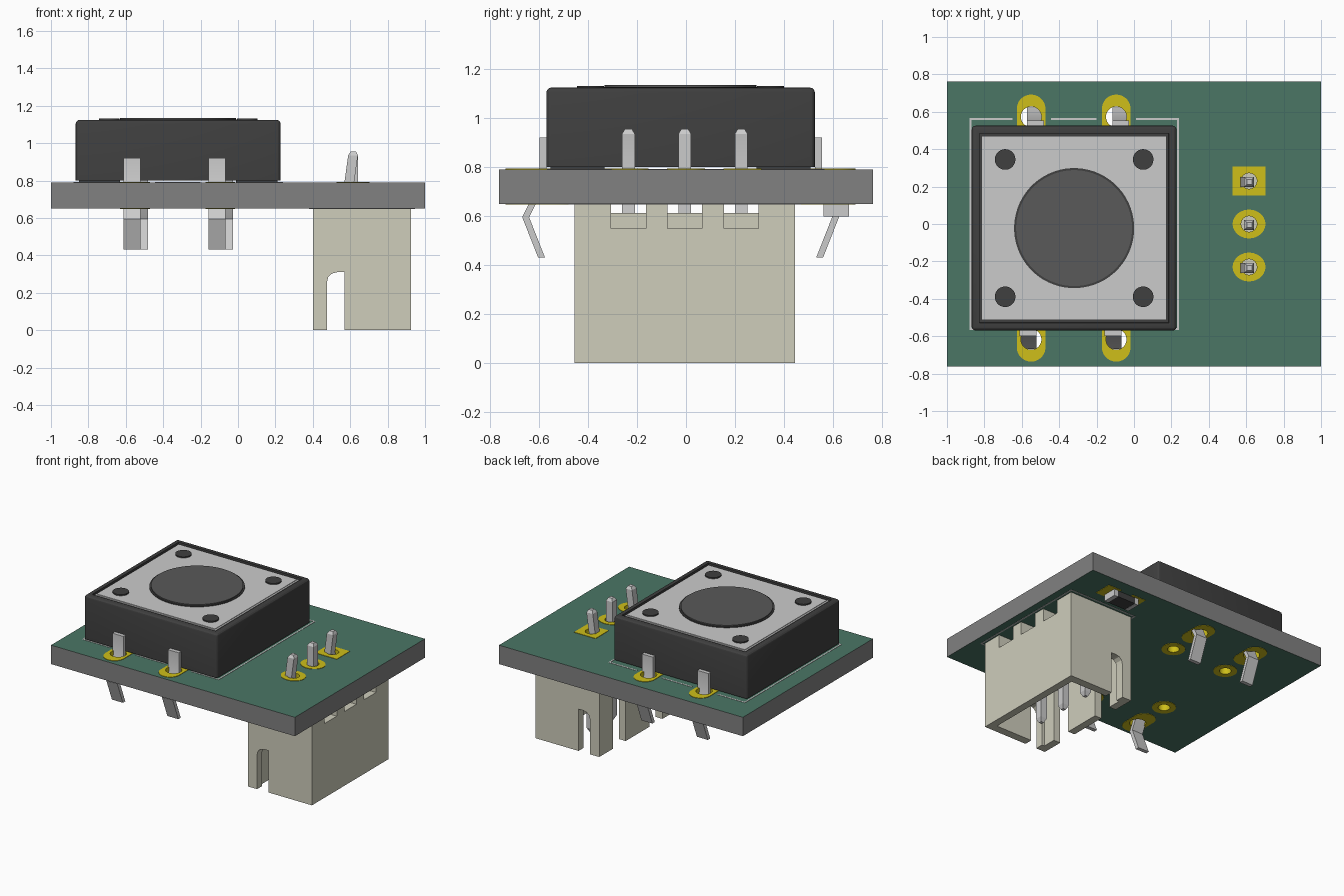
import bpy, bmesh, math
from mathutils import Vector

if "Cube" in bpy.data.objects:
    bpy.data.objects.remove(bpy.data.objects["Cube"])


def mat(name, *rgb):
    m = bpy.data.materials.new(name)
    m.diffuse_color = (*rgb, 1)
    m.use_nodes = True
    m.node_tree.nodes["Principled BSDF"].inputs["Base Color"].default_value = m.diffuse_color
    return m


GREEN = mat("solder_mask", 0.07, 0.18, 0.13)
EDGE = mat("board_edge", 0.22, 0.22, 0.22)
GOLD = mat("gold", 0.62, 0.52, 0.01)
BLACK = mat("black_plastic", 0.05, 0.05, 0.05)
DARK = mat("dark_plastic", 0.10, 0.10, 0.10)
IVORY = mat("ivory_plastic", 0.62, 0.61, 0.50)
WHITE = mat("white_ink", 0.75, 0.75, 0.75)


def finish(name, bm, material=None):
    bmesh.ops.recalc_face_normals(bm, faces=bm.faces)
    me = bpy.data.meshes.new(name)
    bm.to_mesh(me)
    bm.free()
    ob = bpy.data.objects.new(name, me)
    bpy.context.collection.objects.link(ob)
    if material:
        me.materials.append(material)
    return ob


def prism(name, pts, axis, lo, hi, material=None):
    """Polygon in the two other axes, extruded along axis from lo to hi."""
    bm = bmesh.new()
    place = {'X': lambda a, b: (lo, a, b), 'Y': lambda a, b: (a, lo, b), 'Z': lambda a, b: (a, b, lo)}[axis]
    f = bm.faces.new([bm.verts.new(place(*p)) for p in pts])
    new = bmesh.ops.extrude_face_region(bm, geom=[f])['geom']
    off = Vector([(hi - lo) * (axis == a) for a in 'XYZ'])
    bmesh.ops.translate(bm, vec=off, verts=[v for v in new if isinstance(v, bmesh.types.BMVert)])
    return finish(name, bm, material)


def rect(x0, x1, y0, y1):
    return [(x0, y0), (x1, y0), (x1, y1), (x0, y1)]


def box(name, x0, x1, y0, y1, z0, z1, material=None):
    return prism(name, rect(x0, x1, y0, y1), 'Z', z0, z1, material)


def oval(cx, cy, r, stretch=0.0, n=32):
    """Circle, or stadium stretched along y."""
    pts = []
    for i in range(n):
        a = 2 * math.pi * (i + 0.5) / n
        s = math.sin(a)
        pts.append((cx + r * math.cos(a), cy + r * s + math.copysign(stretch, s)))
    return pts


def plate(name, outlines, z0, z1, material):
    """Flat plate whose inner outlines become holes."""
    cu = bpy.data.curves.new(name, 'CURVE')
    cu.dimensions, cu.fill_mode, cu.extrude = '2D', 'BOTH', (z1 - z0) / 2
    for pts in outlines:
        sp = cu.splines.new('POLY')
        sp.points.add(len(pts) - 1)
        for p, q in zip(sp.points, pts):
            p.co = (*q, 0, 1)
        sp.use_cyclic_u = True
    tmp = bpy.data.objects.new(name + "_curve", cu)
    bpy.context.collection.objects.link(tmp)
    me = bpy.data.meshes.new_from_object(tmp.evaluated_get(bpy.context.evaluated_depsgraph_get()))
    bm = bmesh.new()
    bm.from_mesh(me)
    bpy.data.objects.remove(tmp)
    bmesh.ops.remove_doubles(bm, verts=bm.verts, dist=1e-5)
    bmesh.ops.translate(bm, verts=bm.verts, vec=(0, 0, (z0 + z1) / 2))
    ob = finish(name, bm)
    ob.data.materials.clear()
    ob.data.materials.append(material)
    return ob


Z0, Z1 = 0.65, 0.79          # board faces
CX, CY = -0.32, -0.022       # switch centre
PX, PITCH = 0.615, (-0.23, 0.0, 0.23)
LEG_X = (-0.55, -0.095)

# Holes: x, y, hole radius, pad outline
holes = []
for x in LEG_X:
    for s in (-1, 1):
        holes.append((x, CY + s * 0.595, 0.055, oval(x, CY + s * 0.582, 0.077, 0.055)))
        holes.append((x, CY + s * 0.32, 0.04, oval(x, CY + s * 0.32, 0.08)))
for y in PITCH:
    pad = rect(PX - 0.088, PX + 0.088, y - 0.077, y + 0.077) if y > 0 else \
        [(PX + (px - PX) * 1.14, py) for px, py in oval(PX, y, 0.077)]
    holes.append((PX, y, 0.042, pad))

# Circuit board, green on both faces
board = plate("circuit_board", [rect(-1, 1, -0.762, 0.762)] + [oval(x, y, r + 0.006) for x, y, r, _ in holes],
              Z0, Z1, EDGE)
board.data.materials.append(GREEN)
for p in board.data.polygons:
    p.material_index = int(abs(p.normal.z) > 0.9)

# Plated pads and barrels
for x, y, r, pad in holes:
    ring = oval(x, y, r)
    plate("pad_top", [pad, ring], Z1, Z1 + 0.003, GOLD)
    plate("pad_bottom", [pad, ring], Z0 - 0.003, Z0, GOLD)
    plate("hole_barrel", [oval(x, y, r + 0.006), ring], Z0, Z1, GOLD)

# Printed outline around the switch, broken at the pads
for y in (CY - 0.54, CY + 0.583):
    for x0, x1 in ((-0.88, -0.65), (-0.445, -0.2), (0.01, 0.24)):
        box("switch_outline", x0, x1, y - 0.005, y + 0.005, Z1, Z1 + 0.002, WHITE)
for x in (-0.875, 0.235):
    box("switch_outline_side", x - 0.005, x + 0.005, CY - 0.54, CY + 0.583, Z1, Z1 + 0.002, WHITE)
# Printed outline around the connector, underneath
plate("connector_outline", [rect(0.38, 0.945, -0.48, 0.47), rect(0.39, 0.935, -0.47, 0.46)], Z0 - 0.002, Z0, WHITE)

# Switch body: bevelled block with a recessed top
bm = bmesh.new()
bmesh.ops.create_cube(bm, size=1)
for v in bm.verts:
    v.co = (CX + v.co.x * 1.095, CY + v.co.y * 1.095, 0.962 + v.co.z * 0.324)
bmesh.ops.bevel(bm, geom=[e for e in bm.edges if max(v.co.z for v in e.verts) > 1], offset=0.02,
                segments=3, profile=0.5, affect='EDGES')
bm.normal_update()
top = max(bm.faces, key=lambda f: f.calc_center_median().z + f.calc_area() * 0.1)
bmesh.ops.inset_region(bm, faces=[top], thickness=0.03)
bmesh.ops.inset_region(bm, faces=[top], thickness=0.002, depth=-0.015)
finish("switch_body", bm, BLACK)
for sx in (-1, 1):
    for sy in (-1, 1):
        x, y = CX + sx * 0.42, CY + sy * 0.42
        box("switch_foot", x - 0.11, x + 0.11, y - 0.11, y + 0.11, Z1, 0.802, BLACK)
        prism("cover_rivet", oval(CX + sx * 0.369, CY + sy * 0.367, 0.055), 'Z', 1.10, 1.131, BLACK)

# Metal cover, with an edge groove, and the button
box("switch_cover_base", CX - 0.495, CX + 0.495, CY - 0.492, CY + 0.492, 1.105, 1.118)
box("switch_cover", CX - 0.482, CX + 0.482, CY - 0.479, CY + 0.479, 1.11, 1.122)
plate("button_rim", [oval(CX, CY, 0.321, n=64), oval(CX, CY, 0.309, n=64)], 1.11, 1.127, BLACK)
prism("button", oval(CX, CY, 0.31, n=64), 'Z', 1.10, 1.135, DARK)

# Kinked switch legs, front and back
path = [(0.562, 0.92), (0.562, 0.77), (0.605, 0.65), (0.632, 0.595), (0.567, 0.43)]
for x in LEG_X:
    for s, dx in ((-1, -0.017), (1, 0.024)):
        outline = [(CY + s * (u - 0.014), z) for u, z in path] + \
                  [(CY + s * (u + 0.014), z) for u, z in reversed(path)]
        prism("switch_leg", outline, 'X', x + dx - 0.045, x + dx + 0.045)

# Connector pins: square section lofted along z, outer two bent
for y in PITCH:
    b = 0.02 if y else 0.0
    secs = [(PX, 0.05, 0.012), (PX, 0.08, 0.026), (PX, 0.62, 0.026), (PX - b, 0.79, 0.026),
            (PX, 0.935, 0.026), (PX + 0.002, 0.955, 0.014)]
    bm = bmesh.new()
    rings = [[bm.verts.new((x + i * h, y - 0.005 + j * h, z)) for i, j in ((-1, -1), (1, -1), (1, 1), (-1, 1))]
             for x, z, h in secs]
    for a, c in zip(rings, rings[1:]):
        for k in range(4):
            bm.faces.new((a[k], a[k - 1], c[k - 1], c[k]))
    bm.faces.new(rings[0])
    bm.faces.new(rings[-1])
    finish("connector_pin", bm)

# Connector housing, hollowed and slotted
housing = box("connector_housing", 0.40, 0.925, -0.455, 0.445, 0, Z0 - 0.003, IVORY)
arch = [(0.475, -0.1), (0.57, -0.1), (0.57, 0.31), (0.53, 0.31), (0.503, 0.303), (0.483, 0.285), (0.475, 0.255)]
cutters = [box("cavity_cutter", 0.455, 0.87, -0.395, 0.385, -0.1, 0.48),
           prism("side_slot_cutter", arch, 'Y', -0.6, 0.6)]
for s in (-1, 1):
    y = -0.005 + s * 0.215
    cutters.append(box("key_slot_cutter", 0.3, 0.5, y - 0.075, y + 0.075, -0.1, 0.40))
for y in PITCH:
    cutters.append(box("channel_cutter", 0.3, 1.0, y - 0.076, y + 0.066, 0.612, 0.7))
    cutters.append(box("notch_cutter", 0.85, 1.0, y - 0.076, y + 0.066, 0.55, 0.7))
for c in cutters:
    c.hide_render = True
    m = housing.modifiers.new("cut", 'BOOLEAN')
    m.operation, m.solver, m.object = 'DIFFERENCE', 'EXACT', c
dg = bpy.context.evaluated_depsgraph_get()
cut = bpy.data.meshes.new_from_object(housing.evaluated_get(dg))
housing.modifiers.clear()
housing.data = cut
for c in cutters:
    bpy.data.objects.remove(c)

# Chip resistor under the board
box("resistor_body", 0.55, 0.70, 0.56, 0.665, 0.60, 0.645, BLACK)
for x in (0.52, 0.70):
    box("resistor_end", x, x + 0.03, 0.56, 0.665, 0.598, 0.648, WHITE)
for x in (0.47, 0.68):
    box("resistor_pad", x, x + 0.11, 0.545, 0.68, Z0 - 0.003, Z0, GOLD)

# Smooth the round walls only
for ob in bpy.context.scene.objects:
    ob.select_set(True)
bpy.context.view_layer.objects.active = board
bpy.ops.object.shade_smooth_by_angle(angle=math.radians(25))
